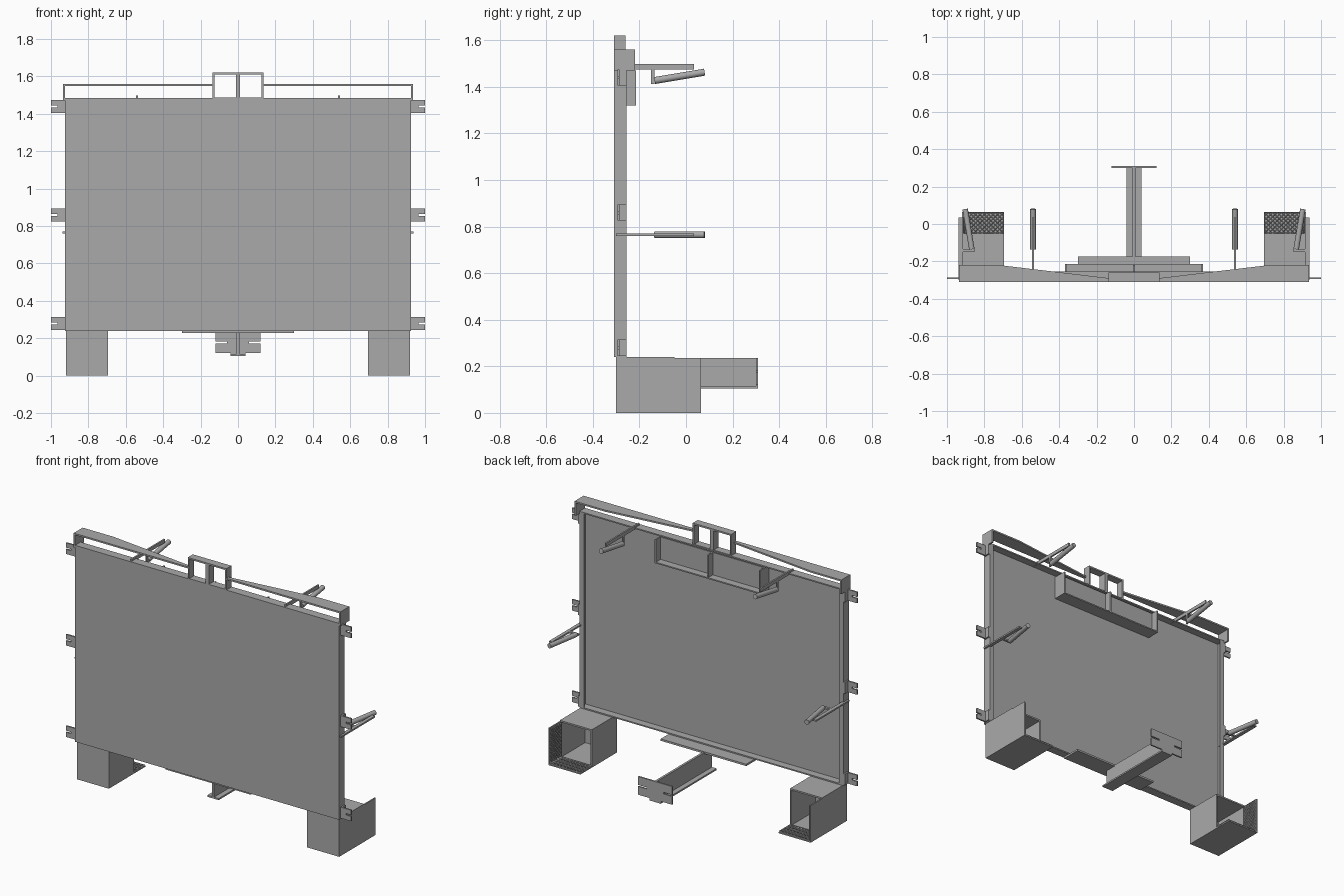
import bpy, bmesh
from mathutils import Vector

cube = bpy.data.objects.get("Cube")
if cube:
    bpy.data.objects.remove(cube, do_unlink=True)

GREY = (0.4, 0.4, 0.4, 1)
steel = bpy.data.materials.new("grey steel")
steel.use_nodes = True
steel.diffuse_color = GREY
steel.node_tree.nodes["Principled BSDF"].inputs["Base Color"].default_value = GREY
T = 0.008  # sheet thickness


def finish(name, bm):
    bmesh.ops.recalc_face_normals(bm, faces=bm.faces)
    mesh = bpy.data.meshes.new(name)
    bm.to_mesh(mesh)
    bm.free()
    mesh.materials.append(steel)
    obj = bpy.data.objects.new(name, mesh)
    bpy.context.collection.objects.link(obj)
    return obj


def add_box(bm, x, y, z):
    verts = bmesh.ops.create_cube(bm, size=1)["verts"]
    for v in verts:
        v.co = [lo + (c + 0.5) * (hi - lo) for c, (lo, hi) in zip(v.co, (x, y, z))]


def boxes(name, *parts):
    bm = bmesh.new()
    for part in parts:
        add_box(bm, *part)
    return finish(name, bm)


def add_prism(bm, outline, offset):
    face = bm.faces.new([bm.verts.new(p) for p in outline])
    extruded = bmesh.ops.extrude_face_region(bm, geom=[face])["geom"]
    moved = [v for v in extruded if isinstance(v, bmesh.types.BMVert)]
    bmesh.ops.translate(bm, vec=offset, verts=moved)


def prism(name, outline, offset):
    bm = bmesh.new()
    add_prism(bm, outline, offset)
    return finish(name, bm)


def span(side, a, b):
    return tuple(sorted((side * a, side * b)))


# Folded sheet panel, open at the back
W, BOT, TOP, FRONT, BACK = 0.925, 0.24, 1.485, -0.31, -0.255
boxes("panel_sheet", ((-W, W), (FRONT, FRONT + T), (BOT, TOP)))
boxes("panel_flanges",
      ((-W, W), (FRONT, BACK), (BOT, BOT + T)),
      ((-W, W), (FRONT, BACK), (TOP - T, TOP)))
for s, side in ((1, "left"), (-1, "right")):
    boxes(side + "_panel_edge",
          (span(s, W - T, W), (FRONT, BACK), (BOT, TOP)),
          (span(s, W - 0.03, W), (BACK - T, BACK), (BOT, TOP)))

# Tapered top rails with end straps
for s, side in ((1, "left"), (-1, "right")):
    outline = [(s * x, y, 1.55) for x, y in
               ((0.13, -0.31), (0.935, -0.31), (0.935, -0.22), (0.72, -0.22), (0.13, -0.29))]
    prism(side + "_top_rail", outline, (0, 0, 0.01))
    boxes(side + "_rail_end", (span(s, 0.925, 0.935), (FRONT, -0.22), (1.47, 1.56)))

# Double window frame at the top centre
boxes("centre_frame",
      ((-0.135, 0.135), (FRONT, -0.26), (1.61, 1.62)),
      ((-0.135, 0.135), (FRONT, -0.26), (1.48, 1.488)),
      ((-0.135, -0.125), (FRONT, -0.26), (1.48, 1.62)),
      ((0.125, 0.135), (FRONT, -0.26), (1.48, 1.62)),
      ((-0.012, 0.012), (FRONT, -0.26), (1.48, 1.62)))

# Shallow divided tray behind the panel
boxes("rear_tray",
      ((-0.37, 0.37), (FRONT + T, -0.215), (1.32, 1.328)),
      ((-0.37, 0.37), (-0.27, -0.262), (1.32, 1.47)),
      ((-0.37, -0.362), (FRONT + T, -0.215), (1.32, 1.47)),
      ((0.362, 0.37), (FRONT + T, -0.215), (1.32, 1.47)),
      ((-0.005, 0.005), (-0.27, -0.22), (1.32, 1.47)))


# Slotted side brackets
def slotted(inner, outer, slot, z0, z1, gap):
    mid = (z0 + z1) / 2
    return [(inner, z0), (outer, z0), (outer, mid - gap), (slot, mid - gap),
            (slot, mid + gap), (outer, mid + gap), (outer, z1), (inner, z1)]


for s, side in ((1, "left"), (-1, "right")):
    for level, z in (("lower", 0.245), ("middle", 0.825), ("upper", 1.405)):
        bm = bmesh.new()
        shape = slotted(W, 1.0, 0.965, z, z + 0.07, 0.005)
        add_prism(bm, [(s * x, -0.295, h) for x, h in shape], (0, 0.01, 0))
        add_box(bm, span(s, W, 0.935), (-0.295, BACK), (z, z + 0.07))
        finish(f"{side}_{level}_bracket", bm)


# Hook arms: a thin plate with a leg carrying a slanted rod
def hook_arm(name, place, thick):
    plate = [(-0.3, 0), (0.035, 0), (0.035, 0.022), (-0.135, 0.022),
             (-0.135, 0.085), (-0.15, 0.085), (-0.15, 0.022), (-0.3, 0.022)]
    half = Vector(thick) / 2
    prism(name + "_plate", [Vector(place(y, d)) - half for y, d in plate], thick)
    a, b = Vector(place(-0.135, 0.07)), Vector(place(0.08, 0.034))
    bm = bmesh.new()
    bmesh.ops.create_cone(bm, cap_ends=True, segments=16, radius1=0.015,
                          radius2=0.015, depth=(b - a).length)
    turn = Vector((0, 0, 1)).rotation_difference(b - a)
    for v in bm.verts:
        v.co = turn @ v.co + (a + b) / 2
    for f in bm.faces:
        f.smooth = len(f.verts) == 4
    for e in bm.edges:
        e.smooth = all(f.smooth for f in e.link_faces)
    finish(name + "_rod", bm)


for s, side in ((1, "left"), (-1, "right")):
    hook_arm(side + "_top_arm", lambda y, d: (s * 0.54, y, 1.497 - d), (0.01, 0, 0))
    hook_arm(side + "_side_arm", lambda y, d: (s * (0.937 - d), y, 0.765), (0, 0, 0.01))


# Diamond mesh liner, mapped from a unit grid
def mesh_liner(name, place, nx, ny):
    bm = bmesh.new()
    bmesh.ops.create_grid(bm, x_segments=nx, y_segments=ny, size=0.5)
    old = [e for e in bm.edges if not e.is_boundary]
    bmesh.ops.poke(bm, faces=bm.faces[:])
    bmesh.ops.dissolve_edges(bm, edges=[e for e in old if e.is_valid], use_verts=False)
    for v in bm.verts:
        v.co = place(v.co.x + 0.5, v.co.y + 0.5)
    obj = finish(name, bm)
    wire = obj.modifiers.new("mesh", "WIREFRAME")
    wire.thickness = 0.005


# Open foot boxes under both ends
IN, OUT, Y0, LID, Y1 = 0.695, 0.92, -0.3, -0.05, 0.065
for s, side in ((1, "left"), (-1, "right")):
    boxes(side + "_foot_box",
          (span(s, IN, OUT), (Y0, Y1), (0, T)),
          (span(s, IN, OUT), (Y0, Y0 + T), (0, BOT)),
          (span(s, OUT - T, OUT), (Y0, Y1), (0, 0.235)),
          (span(s, IN, IN + T), (Y0, LID), (0, 0.235)),
          (span(s, IN, OUT), (Y0, LID), (0.23, BOT)))
    mesh_liner(side + "_floor_mesh",
               lambda u, v: (s * (IN + u * 0.21), LID + v * 0.112, T + 0.003), 9, 5)
    mesh_liner(side + "_wall_mesh",
               lambda u, v: (s * (OUT - T - 0.003), LID + u * 0.112, 0.012 + v * 0.215), 5, 9)

# Rear beam: mounting strip, upright web, bottom flange, slotted end plate
boxes("mounting_strip", ((-0.3, 0.3), (-0.3, -0.175), (0.228, BOT)))
boxes("rear_beam",
      ((-0.007, 0.007), (-0.25, 0.302), (0.11, 0.235)),
      ((-0.04, 0.04), (-0.25, 0.302), (0.105, 0.115)))
bm = bmesh.new()
for s in (1, -1):
    shape = slotted(0, 0.12, 0.06, 0.12, 0.235, 0.005)
    add_prism(bm, [(s * x, 0.3, z) for x, z in shape], (0, 0.01, 0))
add_box(bm, (-0.04, 0.04), (0.3, 0.31), (0.105, 0.125))
finish("beam_end_plate", bm)
